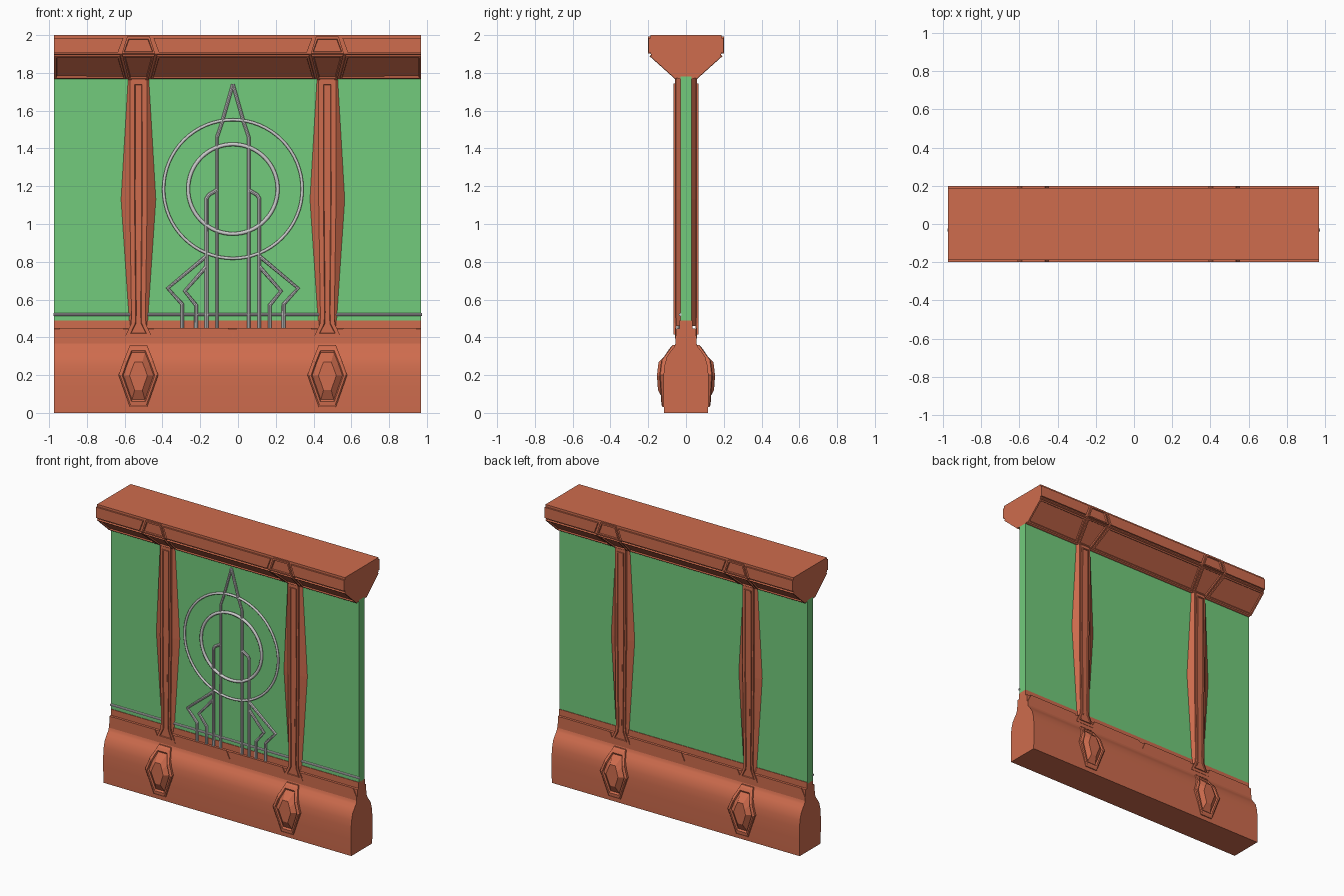
import bpy, bmesh, math
from mathutils import Vector

if "Cube" in bpy.data.objects:
    bpy.data.objects.remove(bpy.data.objects["Cube"])

X0, X1 = -0.973, 0.970          # ends of the wall
CX = -0.027                     # ornament centre
COLS = (CX - 0.5, CX + 0.5)     # column centres


def material(name, rgb):
    m = bpy.data.materials.new(name)
    m.diffuse_color = (*rgb, 1)
    m.use_nodes = True
    m.node_tree.nodes["Principled BSDF"].inputs["Base Color"].default_value = m.diffuse_color
    return m


ORANGE = material("terracotta", (0.62, 0.15, 0.075))
GREEN = material("green_panel", (0.17, 0.6, 0.2))


def finish(bm, name, mat=ORANGE, mirror=True, smooth=None):
    bmesh.ops.recalc_face_normals(bm, faces=bm.faces[:])
    me = bpy.data.meshes.new(name)
    bm.to_mesh(me)
    bm.free()
    ob = bpy.data.objects.new(name, me)
    bpy.context.collection.objects.link(ob)
    if mat:
        me.materials.append(mat)
    if mirror:
        ob.modifiers.new("front_to_back", 'MIRROR').use_axis = (False, True, False)
    if smooth:
        bpy.ops.object.select_all(action='DESELECT')
        ob.select_set(True)
        bpy.context.view_layer.objects.active = ob
        bpy.ops.object.shade_smooth_by_angle(angle=math.radians(smooth))
    return ob


def extrude_profile(name, half, mat=ORANGE, smooth=None):
    """Symmetric (y, z) half profile swept along x."""
    pts = [(-y, z) for y, z in half] + [(y, z) for y, z in reversed(half)]
    bm = bmesh.new()
    f = bm.faces.new([bm.verts.new((X0, y, z)) for y, z in pts])
    r = bmesh.ops.extrude_face_region(bm, geom=[f])
    bmesh.ops.translate(bm, vec=(X1 - X0, 0, 0),
                        verts=[v for v in r['geom'] if isinstance(v, bmesh.types.BMVert)])
    return finish(bm, name, mat, False, smooth)


def loft(name, rings, **kw):
    """Skin equal-length rings of 3D points and cap both ends."""
    bm = bmesh.new()
    vs = [[bm.verts.new(p) for p in r] for r in rings]
    n = len(vs[0])
    for a, b in zip(vs, vs[1:]):
        for i in range(n):
            j = (i + 1) % n
            bm.faces.new((a[i], a[j], b[j], b[i]))
    bm.faces.new(vs[0])
    bm.faces.new(vs[-1])
    return finish(bm, name, **kw)


def plate(name, pts, thick, inset=0, recess=0):
    """Raised plate on a front surface, optionally with a recessed middle."""
    bm = bmesh.new()
    f = bm.faces.new([bm.verts.new(p) for p in pts])
    f.normal_update()
    if f.normal.y > 0:
        f.normal_flip()
    n = f.normal.copy()
    r = bmesh.ops.extrude_face_region(bm, geom=[f], use_keep_orig=True)
    top = [g for g in r['geom'] if isinstance(g, bmesh.types.BMFace)][0]
    bmesh.ops.translate(bm, verts=top.verts[:], vec=n * thick)
    if inset:
        top.normal_update()
        bmesh.ops.inset_individual(bm, faces=[top], thickness=inset)
        ins = bmesh.ops.inset_individual(bm, faces=[top], thickness=0.004)
        bmesh.ops.translate(bm, verts=top.verts[:], vec=-n * recess)
    return finish(bm, name)


def sym(cx, y, half):
    """Closed outline from (half width, z) pairs about cx at depth y."""
    return [(cx - w, y, z) for w, z in half] + [(cx + w, y, z) for w, z in reversed(half)]


# Base, green panel and cornice bodies
extrude_profile("base", [(0.117, 0), (0.12, 0.12), (0.119, 0.2), (0.114, 0.25), (0.102, 0.295),
                         (0.082, 0.325), (0.066, 0.345), (0.06, 0.355), (0.051, 0.385),
                         (0.05, 0.40), (0.05, 0.445), (0.034, 0.447), (0.034, 0.49)], smooth=30)
extrude_profile("green_panel", [(0.03, 0.48), (0.03, 1.78)], GREEN)
extrude_profile("cornice", [(0.03, 1.768), (0.043, 1.77), (0.188, 1.9), (0.188, 2.0)])

# Notched trim plate along the top of the base
edge = [(X0, 0.36), (X0, 0.39), (X0 + 0.03, 0.45)]
for c, w, d in ((COLS[0], 0.085, 0.055), (CX, 0.025, 0.055), (COLS[1], 0.085, 0.055)):
    edge += [(c - w, 0.45), (c - w + 0.025, 0.45 - d)]
    edge += [(c + w - 0.025, 0.45 - d)] if w > 0.03 else []
    edge += [(c + w, 0.45)]
edge += [(X1 - 0.03, 0.45), (X1, 0.39), (X1, 0.36)]
plate("base_trim", [(x, -0.049, z) for x, z in edge], 0.007)


def slope(x, t):
    """Point on the cornice underside; t = 0 at the bottom, 1 at the fold."""
    return (x, -(0.043 + 0.145 * t), 1.77 + 0.13 * t)


# Cornice panels between the brackets
GAP_TOP, GAP_MID, GAP_LOW = 0.08, 0.108, 0.066
spans = [(X0, COLS[0], 0, 1), (COLS[0], COLS[1], 1, 1), (COLS[1], X1, 1, 0)]
for a, b, sa, sb in spans:
    plate("cornice_band", [(a + sa * GAP_MID, -0.187, 1.908), (b - sb * GAP_MID, -0.187, 1.908),
                           (b - sb * GAP_TOP, -0.187, 1.984), (a + sa * GAP_TOP, -0.187, 1.984)], 0.012)
    plate("cornice_soffit", [slope(a + sa * GAP_LOW, 0.03), slope(b - sb * GAP_LOW, 0.03),
                             slope(b - sb * (GAP_MID - 0.01), 0.96),
                             slope(a + sa * (GAP_MID - 0.01), 0.96)], 0.010, 0.016, 0.009)


def medallion_y(z):
    """Depth of the medallion rim, following the curve of the base."""
    table = [(0.03, 0.126), (0.2, 0.138), (0.28, 0.128), (0.36, 0.07)]
    for (z0, y0), (z1, y1) in zip(table, table[1:]):
        if z <= z1:
            return y0 + (y1 - y0) * (z - z0) / (z1 - z0)
    return table[-1][1]


for c in COLS:
    # Folded bracket where the column meets the cornice
    plate("bracket_upper", sym(c, -0.187, [(0.088, 1.902), (0.06, 1.992)]), 0.013, 0.014, 0.009)
    plate("bracket_lower", [slope(c - 0.053, 0.02), slope(c + 0.053, 0.02),
                            slope(c + 0.084, 0.98), slope(c - 0.084, 0.98)], 0.012, 0.014, 0.009)

    # Column: faceted wings, front strip with flared foot, narrow rib
    loft("column_wings", [[(c - w, -0.024, z), (c - w, -0.03, z), (c - s, -0.052, z),
                           (c + s, -0.052, z), (c + w, -0.03, z), (c + w, -0.024, z)]
                          for z, w, s in ((0.46, 0.047, 0.036), (1.13, 0.092, 0.046), (1.78, 0.054, 0.046))])
    plate("column_strip", sym(c, -0.05, [(0.075, 0.395), (0.04, 0.47), (0.036, 0.52),
                                         (0.042, 1.13), (0.038, 1.775)]), 0.008)
    plate("column_rib", sym(c, -0.057, [(0.05, 0.415), (0.026, 0.475), (0.024, 0.53),
                                        (0.03, 1.13), (0.026, 1.745)]), 0.008, 0.009, 0.005)

    # Elongated medallion with raised rim and faceted stone
    rings = []
    for s, dy in ((1, -0.06), (1, -0.002), (0.93, 0.003), (0.82, 0.003), (0.76, -0.008), (0.45, 0.016)):
        half = [(0.045, 0.03), (0.105, 0.2), (0.077, 0.28), (0.045, 0.36)]
        ring = sym(c, 0, [(w * s, 0.195 + (z - 0.195) * s) for w, z in half])
        rings.append([(x, -medallion_y(z) - dy, z) for x, _, z in ring])
    loft("base_medallion", rings)

# Grey metal ornament, front only
PY = -0.036


def pipe(name, paths, radius, y=PY):
    cu = bpy.data.curves.new(name, 'CURVE')
    cu.dimensions = '3D'
    cu.bevel_depth = radius
    cu.bevel_resolution = 2
    cu.use_fill_caps = True
    for pts in paths:
        sp = cu.splines.new('POLY')
        sp.points.add(len(pts) - 1)
        for p, (x, z) in zip(sp.points, pts):
            p.co = (x, y, z, 1)
    ob = bpy.data.objects.new(name, cu)
    bpy.context.collection.objects.link(ob)
    bpy.ops.object.select_all(action='DESELECT')
    ob.select_set(True)
    bpy.context.view_layer.objects.active = ob
    bpy.ops.object.convert(target='MESH')
    bpy.ops.object.shade_smooth_by_angle(angle=math.radians(40))


def both(pts):
    return [[(CX + s * x, z) for x, z in pts] for s in (-1, 1)]


pipe("spire_pipe", both([(0.084, 0.447), (0.084, 1.46), (0.06, 1.53), (0, 1.74)]), 0.009)
pipe("shoulder_pipe", both([(0.14, 0.447), (0.14, 1.135), (0.127, 1.155), (0.084, 1.18)]), 0.010)
pipe("outer_root_pipe", both([(0.14, 0.83), (0.345, 0.66), (0.268, 0.575), (0.268, 0.447)]), 0.010)
pipe("inner_root_pipe", both([(0.14, 0.775), (0.255, 0.645), (0.195, 0.57), (0.195, 0.447)]), 0.010)
pipe("rail_pipe", [[(X0 - 0.004, 0.52), (X1 + 0.004, 0.52)]], 0.008, -0.031)

for name, major, minor in (("outer_ring", 0.367, 0.008), ("inner_ring", 0.237, 0.010)):
    bpy.ops.mesh.primitive_torus_add(major_segments=64, minor_segments=10, major_radius=major,
                                     minor_radius=minor, location=(CX, PY, 1.185),
                                     rotation=(math.pi / 2, 0, 0))
    bpy.context.object.name = name
    bpy.ops.object.shade_smooth_by_angle(angle=math.radians(60))
